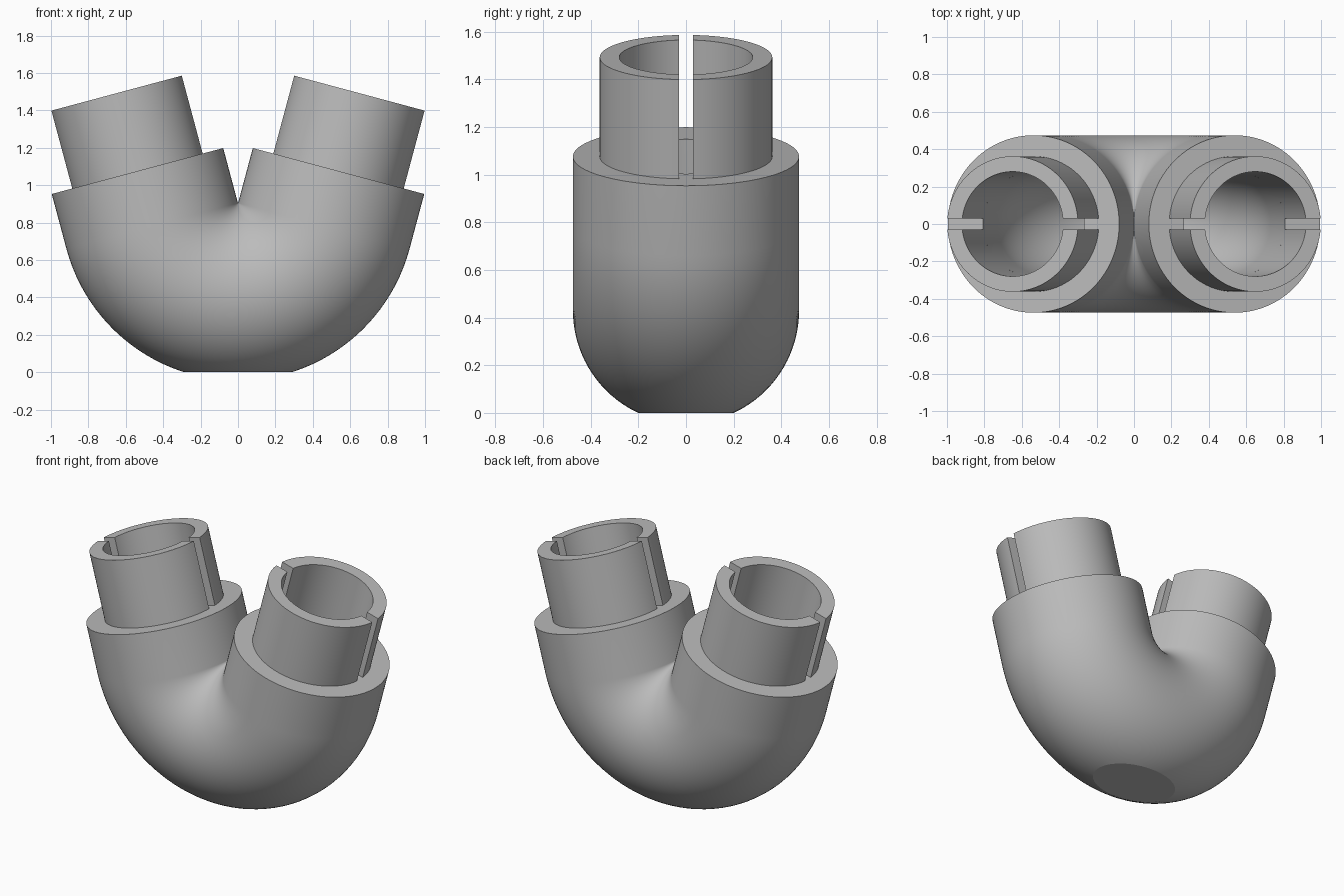
import bpy, bmesh, math
from mathutils import Vector

if "Cube" in bpy.data.objects:
    bpy.data.objects.remove(bpy.data.objects["Cube"])

BEND, R_OUT, R_TUBE, R_BORE = 0.475, 0.4745, 0.362, 0.28
CENTRE_Z, TILT = 0.905, math.radians(15)
COLLAR, SLEEVE, SLOT = 0.304, 0.431, 0.03
SEG, STEPS = 96, 48
Y = Vector((0, 1, 0))

grey = bpy.data.materials.new("grey plastic")
grey.diffuse_color = (0.5, 0.5, 0.5, 1)
grey.use_nodes = True
grey.node_tree.nodes["Principled BSDF"].inputs["Base Color"].default_value = grey.diffuse_color


def finish(name, bm):
    bmesh.ops.recalc_face_normals(bm, faces=bm.faces[:])
    mesh = bpy.data.meshes.new(name)
    bm.to_mesh(mesh)
    bm.free()
    mesh.materials.append(grey)
    ob = bpy.data.objects.new(name, mesh)
    bpy.context.collection.objects.link(ob)
    bpy.ops.object.select_all(action='DESELECT')
    ob.select_set(True)
    bpy.context.view_layer.objects.active = ob
    bpy.ops.object.shade_smooth_by_angle(angle=math.radians(12))


def leg_frame(side):
    """Bend-end centre, outward radial direction and leg direction (-1 left, 1 right)."""
    e = Vector((side * math.cos(TILT), 0, -math.sin(TILT)))
    d = Vector((side * math.sin(TILT), 0, math.cos(TILT)))
    return Vector((0, 0, CENTRE_Z)) + BEND * e, e, d


def path():
    """Centre and radial direction of every cross-section, left collar to right collar."""
    c, e, d = leg_frame(-1)
    stations = [(c + d * COLLAR, e)]
    for i in range(STEPS + 1):
        a = -math.pi + TILT + (math.pi - 2 * TILT) * i / STEPS
        e = Vector((math.cos(a), 0, math.sin(a)))
        stations.append((Vector((0, 0, CENTRE_Z)) + BEND * e, e))
    c, e, d = leg_frame(1)
    return stations + [(c + d * COLLAR, e)]


# Hollow U-bend: outer skin one way, bore back again, joined at the collar faces
bm = bmesh.new()
stations = path()
loop = [(s, R_OUT) for s in stations] + [(s, R_BORE) for s in reversed(stations)]
rings = []
for (c, e), r in loop:
    rings.append([bm.verts.new(c + r * (math.cos(t) * e + math.sin(t) * Y))
                  for t in (2 * math.pi * k / SEG for k in range(SEG))])
for i, ring in enumerate(rings):
    nxt = rings[(i + 1) % len(rings)]
    for k in range(SEG):
        j = (k + 1) % SEG
        bm.faces.new((ring[k], ring[j], nxt[j], nxt[k]))

# Flat foot at ground level
cut = bmesh.ops.bisect_plane(bm, geom=bm.verts[:] + bm.edges[:] + bm.faces[:],
                             plane_co=(0, 0, 0), plane_no=(0, 0, 1), clear_inner=True)
bmesh.ops.holes_fill(bm, edges=[g for g in cut["geom_cut"] if isinstance(g, bmesh.types.BMEdge)])
finish("u_bend_body", bm)


# Split sleeves: two half rings per leg with straight slots between them
def half_sleeve(name, side, half):
    bm = bmesh.new()
    c, e, d = leg_frame(side)
    n = SEG // 2
    rows = []
    for r, h in ((R_TUBE, 0), (R_TUBE, SLEEVE), (R_BORE, SLEEVE), (R_BORE, 0)):
        t0 = math.asin(SLOT / r)
        rows.append([])
        for k in range(n + 1):
            t = t0 + (math.pi - 2 * t0) * k / n
            p = c + d * (COLLAR + h) + r * (math.cos(t) * e + half * math.sin(t) * Y)
            rows[-1].append(bm.verts.new(p))
    for i in range(4):
        a, b = rows[i], rows[(i + 1) % 4]
        for k in range(n):
            bm.faces.new((a[k], a[k + 1], b[k + 1], b[k]))
    for k in (0, n):
        bm.faces.new([row[k] for row in rows])
    finish(name, bm)


for side, side_name in ((-1, "left"), (1, "right")):
    for half, half_name in ((-1, "front"), (1, "back")):
        half_sleeve(f"{side_name}_{half_name}_half_sleeve", side, half)
